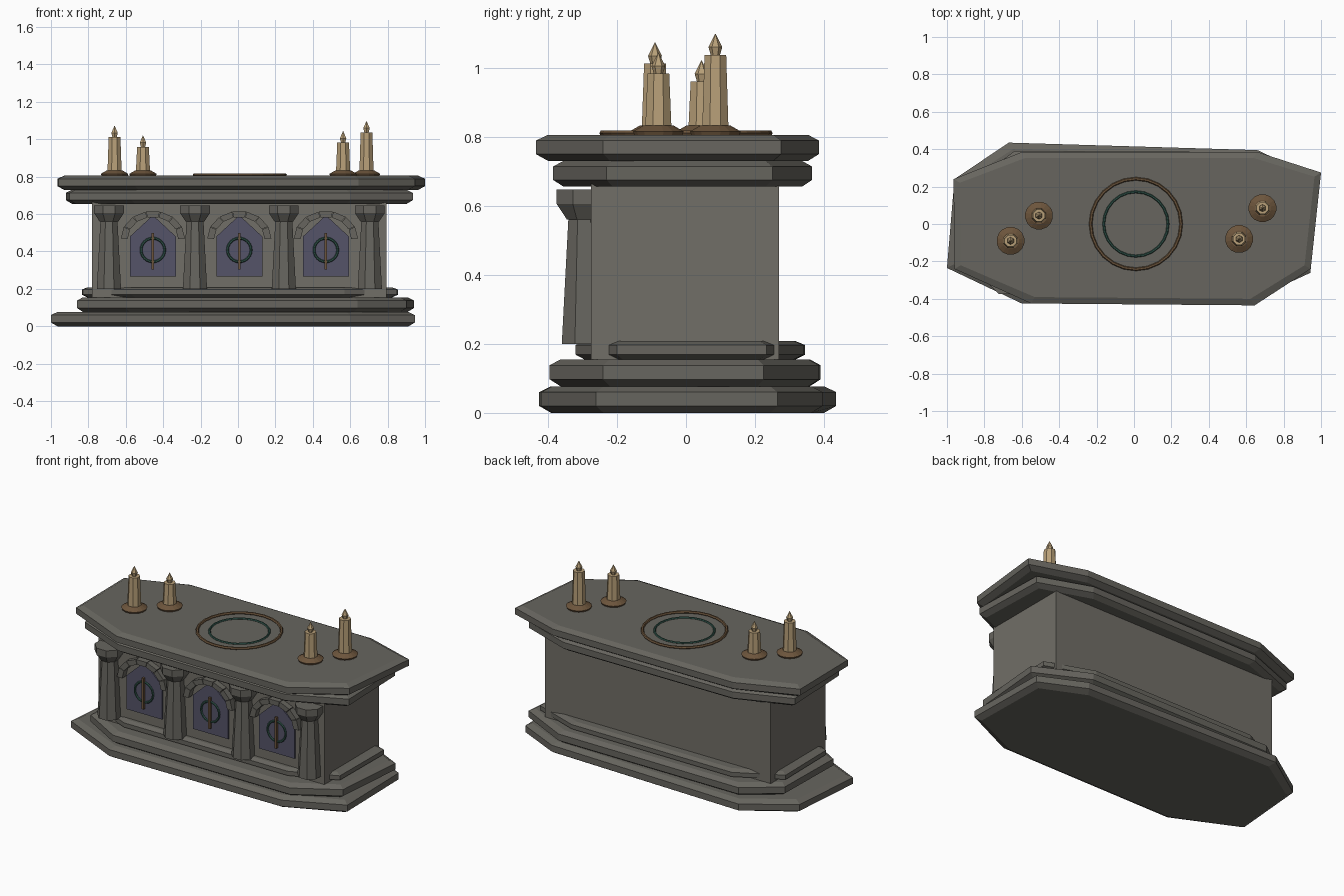
import bpy, bmesh, math

cube = bpy.data.objects.get("Cube")
if cube:
    bpy.data.objects.remove(cube, do_unlink=True)


def material(name, r, g, b):
    m = bpy.data.materials.new(name)
    m.use_nodes = True
    m.diffuse_color = (r, g, b, 1)
    bsdf = next(n for n in m.node_tree.nodes if n.type == 'BSDF_PRINCIPLED')
    bsdf.inputs["Base Color"].default_value = (r, g, b, 1)
    bsdf.inputs["Roughness"].default_value = 0.9
    return m


STONE = material("warm_stone", .165, .157, .135)
TRIM = material("trim_stone", .135, .13, .113)
VIOLET = material("violet_panel", .09, .087, .14)
BRONZE = material("bronze", .15, .09, .045)
TEAL = material("dark_teal", .03, .09, .07)
WAX = material("candle_wax", .48, .35, .19)


def loft(name, rings, mat):
    """Skin a stack of equal-sized point rings and cap both ends."""
    bm = bmesh.new()
    rows = [[bm.verts.new(p) for p in ring] for ring in rings]
    n = len(rows[0])
    for a, b in zip(rows, rows[1:]):
        for i in range(n):
            j = (i + 1) % n
            bm.faces.new((a[i], a[j], b[j], b[i]))
    bm.faces.new(rows[0][::-1])
    bm.faces.new(rows[-1])
    bmesh.ops.recalc_face_normals(bm, faces=bm.faces)
    mesh = bpy.data.meshes.new(name)
    bm.to_mesh(mesh)
    bm.free()
    mesh.materials.append(mat)
    obj = bpy.data.objects.new(name, mesh)
    bpy.context.collection.objects.link(obj)
    return obj


def turned(name, x, y, profile, sides, mat):
    """Faceted upright part from (radius, height) pairs."""
    rings = []
    for r, z in profile:
        angles = [math.tau * (i + .5) / sides for i in range(sides)]
        rings.append([(x + r * math.cos(a), y + r * math.sin(a), z) for a in angles])
    return loft(name, rings, mat)


def plate(name, outline, y_front, y_back, mat):
    """Extrude an (x, z) outline along y."""
    return loft(name, [[(x, y, z) for x, z in outline] for y in (y_back, y_front)], mat)


def slab(name, outline, z0, z1):
    """Uneven eight-sided slab with bevelled upper and lower rims."""
    h = z1 - z0
    rings = []
    for t, inset in ((0, .035), (.26, 0), (.78, 0), (1, .035)):
        sx, sy = 1 - inset, 1 - 2.3 * inset
        rings.append([(x * sx, y * sy, z0 + h * t) for x, y in outline])
    return loft(name, rings, TRIM)


def ring(name, loc, radius, thickness, mat, upright=False):
    bpy.ops.mesh.primitive_torus_add(
        major_segments=24, minor_segments=6, major_radius=radius,
        minor_radius=thickness, location=loc,
        rotation=(math.pi / 2 if upright else 0, 0, 0))
    obj = bpy.context.object
    obj.name = name
    obj.data.materials.append(mat)
    return obj


# Stepped base
slab("base_step_lower", [(-1, -.235), (-.6, -.425), (.6, -.42), (.945, -.26),
                         (.935, .265), (.66, .395), (-.67, .435), (-.96, .24)], 0, .077)
slab("base_step_middle", [(-.86, -.24), (-.6, -.39), (.64, -.395), (.9, -.24),
                          (.94, .225), (.62, .385), (-.64, .39), (-.85, .23)], .077, .155)
slab("base_step_upper", [(-.83, -.21), (-.57, -.32), (.57, -.32), (.85, -.2),
                         (.855, .233), (.56, .34), (-.56, .345), (-.835, .2)], .155, .208)

# Main block
loft("body", [[(-.78, -.275, z), (.795, -.275, z), (.795, .27, z), (-.78, .27, z)]
              for z in (.155, .67)], STONE)

# Table top
slab("cornice", [(-.9, -.24), (-.57, -.38), (.6, -.385), (.935, -.23),
                 (.92, .25), (.6, .365), (-.58, .36), (-.92, .23)], .655, .73)
slab("table_top", [(-.96, -.24), (-.55, -.425), (.645, -.435), (.945, -.24),
                   (1, .275), (.66, .385), (-.6, .385), (-.965, .24)], .73, .805)

# Front pillars with flared capitals
for i, x in enumerate((-.69, -.23, .245, .705)):
    turned(f"pillar_{i + 1}", x, -.295, [(.07, .2), (.049, .57)], 8, TRIM)
    turned(f"capital_{i + 1}", x, -.295, [(.054, .56), (.086, .605), (.086, .647)], 8, TRIM)

# Niches: pointed panel, stone arch and emblem
for i, x in enumerate((-.455, .007, .47)):
    plate(f"panel_{i + 1}", [(x - .123, .267), (x + .123, .267), (x + .123, .48),
                             (x, .594), (x - .123, .48)], -.284, -.27, VIOLET)
    stones = 7
    for k in range(stones):
        a, b = (math.pi * (k + e) / stones for e in (.02, .98))
        outline = [(x + rx * math.cos(t), .467 + rz * math.sin(t))
                   for rx, rz, t in ((.135, .118, a), (.172, .15, a),
                                     (.172, .15, b), (.135, .118, b))]
        plate(f"arch_{i + 1}_stone_{k + 1}", outline, -.312, -.265, TRIM)
    ring(f"emblem_ring_{i + 1}", (x, -.287, .408), .063, .007, TEAL, upright=True)
    plate(f"emblem_bar_{i + 1}", [(x - .007, .305), (x + .007, .305),
                                  (x + .007, .5), (x - .007, .5)], -.3, -.28, BRONZE)

# Rings inlaid on the table top
ring("outer_ring", (.01, 0, .81), .242, .009, BRONZE)
ring("inner_ring", (.01, 0, .806), .172, .007, TEAL)

# Candles on dishes
for i, (x, y, top) in enumerate(((-.66, -.09, 1.012), (-.508, .045, .96),
                                 (.562, -.08, .983), (.687, .085, 1.037))):
    turned(f"candle_dish_{i + 1}", x, y, [(.07, .803), (.075, .815), (.045, .832)], 16, BRONZE)
    turned(f"candle_{i + 1}", x, y, [(.041, .825), (.034, top)], 8, WAX)
    turned(f"flame_{i + 1}", x, y, [(.012, top - .005), (.02, top + .022),
                                    (.001, top + .06)], 6, WAX)
